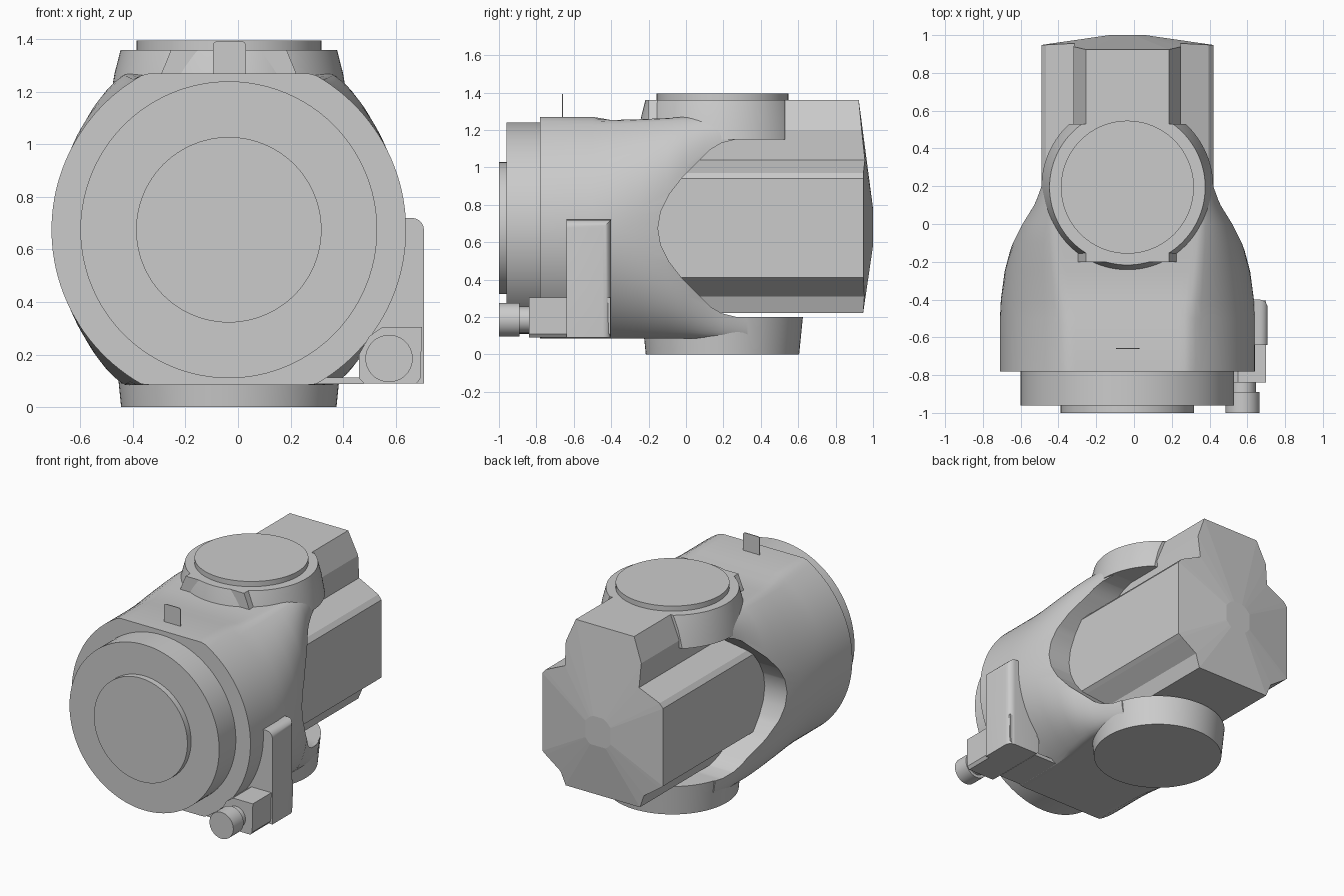
import bpy, bmesh, math
from mathutils import Vector, Matrix

if "Cube" in bpy.data.objects:
    bpy.data.objects.remove(bpy.data.objects["Cube"], do_unlink=True)

CX, CZ, PY = -0.035, 0.675, 0.195     # optical axis and pivot axis
grey = bpy.data.materials.new("Plain grey")
grey.use_nodes = True
grey.diffuse_color = (0.6, 0.6, 0.6, 1)
grey.node_tree.nodes["Principled BSDF"].inputs["Base Color"].default_value = (0.6, 0.6, 0.6, 1)


def finish(name, bm, smooth=None):
    bmesh.ops.recalc_face_normals(bm, faces=bm.faces)
    mesh = bpy.data.meshes.new(name)
    bm.to_mesh(mesh)
    bm.free()
    obj = bpy.data.objects.new(name, mesh)
    bpy.context.collection.objects.link(obj)
    mesh.materials.append(grey)
    if smooth:
        activate(obj)
        bpy.ops.object.shade_smooth_by_angle(angle=math.radians(smooth))
    return obj


def activate(obj):
    bpy.ops.object.select_all(action='DESELECT')
    obj.select_set(True)
    bpy.context.view_layer.objects.active = obj


def loft(rings, caps=True):
    """Skin a list of equal-length closed rings."""
    bm = bmesh.new()
    loops = [[bm.verts.new(p) for p in ring] for ring in rings]
    n = len(loops[0])
    for a, b in zip(loops, loops[1:]):
        for i in range(n):
            j = (i + 1) % n
            bm.faces.new((a[i], a[j], b[j], b[i]))
    if caps:
        bm.faces.new(loops[0])
        bm.faces.new(loops[-1])
    return bm


def disc(name, axis, centre, stations, segs=72, clip_y=None):
    """Turned part; stations are (position along axis, radius)."""
    rings = []
    for t, r in stations:
        ring = []
        for i in range(segs):
            a = math.tau * i / segs
            u, v = centre[0] + r * math.cos(a), centre[1] + r * math.sin(a)
            ring.append((u, t, v) if axis == 'Y' else (u, v, t))
        rings.append(ring)
    bm = loft(rings)
    if clip_y:
        cut = bmesh.ops.bisect_plane(bm, geom=bm.verts[:] + bm.edges[:] + bm.faces[:],
                                     plane_co=(0, clip_y, 0), plane_no=(0, 1, 0), clear_outer=True)
        edges = [e for e in cut["geom_cut"] if isinstance(e, bmesh.types.BMEdge)]
        bmesh.ops.holes_fill(bm, edges=edges)
    return finish(name, bm, 30)


def box(name, x, y, z, bevel=0.0, picks=None):
    bm = bmesh.new()
    bmesh.ops.create_cube(bm, size=1)
    for v in bm.verts:
        v.co = Vector([lo + (c + 0.5) * (hi - lo) for c, (lo, hi) in zip(v.co, (x, y, z))])
    if bevel:
        edges = [e for e in bm.edges if picks(e.verts[0].co, e.verts[1].co)]
        bmesh.ops.bevel(bm, geom=edges, offset=bevel, segments=5, profile=0.5, affect='EDGES')
    return finish(name, bm, 30)


# Front housing and yoke: a trimmed round section blending into a narrow one
def section(y, w, h, top, n, count=128):
    ring = []
    for i in range(count):
        a = math.tau * (i + 0.5) / count
        c, s = math.cos(a), math.sin(a)
        x = w * math.copysign(abs(c) ** (2 / n), c)
        z = h * math.copysign(abs(s) ** (2 / n), s)
        ring.append((CX + x, y, CZ + max(-0.59, min(top, z))))
    return ring


stations = [(-0.78, .675, .675, .595, 2), (-0.5, .675, .675, .595, 2),
            (-0.4, .67, .675, .578, 2.05), (-0.25, .65, .67, .582, 2.3),
            (-0.1, .61, .66, .588, 2.8), (0, .565, .65, .595, 3.5),
            (0.1, .505, .65, .6, 4.5), (0.2, .465, .65, .605, 6), (0.33, .42, .65, .605, 8)]
housing = finish("housing_yoke", loft([section(*s) for s in stations]))

# Rounded side opening cut right through the yoke
half = [(-.15, 0), (-.135, .09), (-.09, .18), (-.02, .27), (.07, .36), (.13, .42),
        (.19, .455), (.27, .475), (.8, .475)]
outline = half + [(y, -z) for y, z in reversed(half[1:])]
cutter = finish("opening_cutter", loft([[(x, y, CZ + z) for y, z in outline] for x in (-1, 1)]))
cutter.hide_render = True
activate(housing)
mod = housing.modifiers.new("opening", 'BOOLEAN')
mod.operation, mod.solver, mod.object = 'DIFFERENCE', 'EXACT', cutter
bpy.ops.object.modifier_apply(modifier=mod.name)
bpy.data.objects.remove(cutter, do_unlink=True)
bpy.ops.object.shade_smooth_by_angle(angle=math.radians(25))

# Front ring and lens plate
disc("front_ring", 'Y', (CX, CZ), [(-.96, .565), (-.7, .565)], 96)
disc("lens_plate", 'Y', (CX, CZ), [(-1, .353), (-.9, .353)], 96)

# Pivot discs above and below
disc("upper_pivot", 'Z', (CX, PY), [(1.15, .455), (1.27, .435), (1.36, .412)], 96, 0.53)
disc("upper_pivot_cap", 'Z', (CX, PY), [(1.3, .352), (1.395, .352)], 96)
disc("lower_pivot", 'Z', (CX, PY), [(0, .41), (.2, .43)], 96)

# Rear body: stepped profile with a shallow faceted back
side = [(.22, 1.36), (.285, 1.2), (.28, 1.04), (.43, .97), (.455, .94),
        (.455, .41), (.43, .39), (.315, .31), (.28, .22)]
profile = [(x, z - CZ) for x, z in side] + [(-x, z - CZ) for x, z in reversed(side)]
front = [(CX + x, -.2, CZ + z) for x, z in profile]
rim = [(CX + x, 1 - .125 * (math.hypot(x, z) - .11), CZ + z) for x, z in profile]
peak = []
for x, z in profile:
    r = math.hypot(x, z)
    peak.append((CX + x * .11 / r, 1, CZ + z * .11 / r))
finish("rear_body", loft([front, rim, peak]))

# Sight tab on top of the housing
box("sight_tab", (-.095, .03), (-.663, -.657), (1.25, 1.392), .015,
    lambda a, b: a.z > 1.3 and b.z > 1.3 and abs(a.x - b.x) < .01)

# Side bracket: upright arm, clamp block and joining plate
box("bracket_arm", (.48, .708), (-.64, -.4), (.09, .72), .045,
    lambda a, b: (a.x > .7 and b.x > .7 and a.y > -.5 and b.y > -.5)
    or (a.z > .7 and b.z > .7 and a.x > .7 and b.x > .7))
block = [(.46, .11), (.48, .09), (.68, .09), (.695, .11), (.70, .305), (.55, .305), (.5, .27), (.46, .2)]
finish("clamp_block", loft([[(x, y, z) for x, z in block] for y in (-.84, -.405)]))
box("joining_plate", (.25, .48), (-.77, -.42), (.088, .112))

# Thumb knob on the clamp
disc("knob_stem", 'Y', (.575, .185), [(-.9, .07), (-.8, .07)], 32)
disc("thumb_knob", 'Y', (.575, .185), [(-1, .09), (-.89, .09)], 40)
